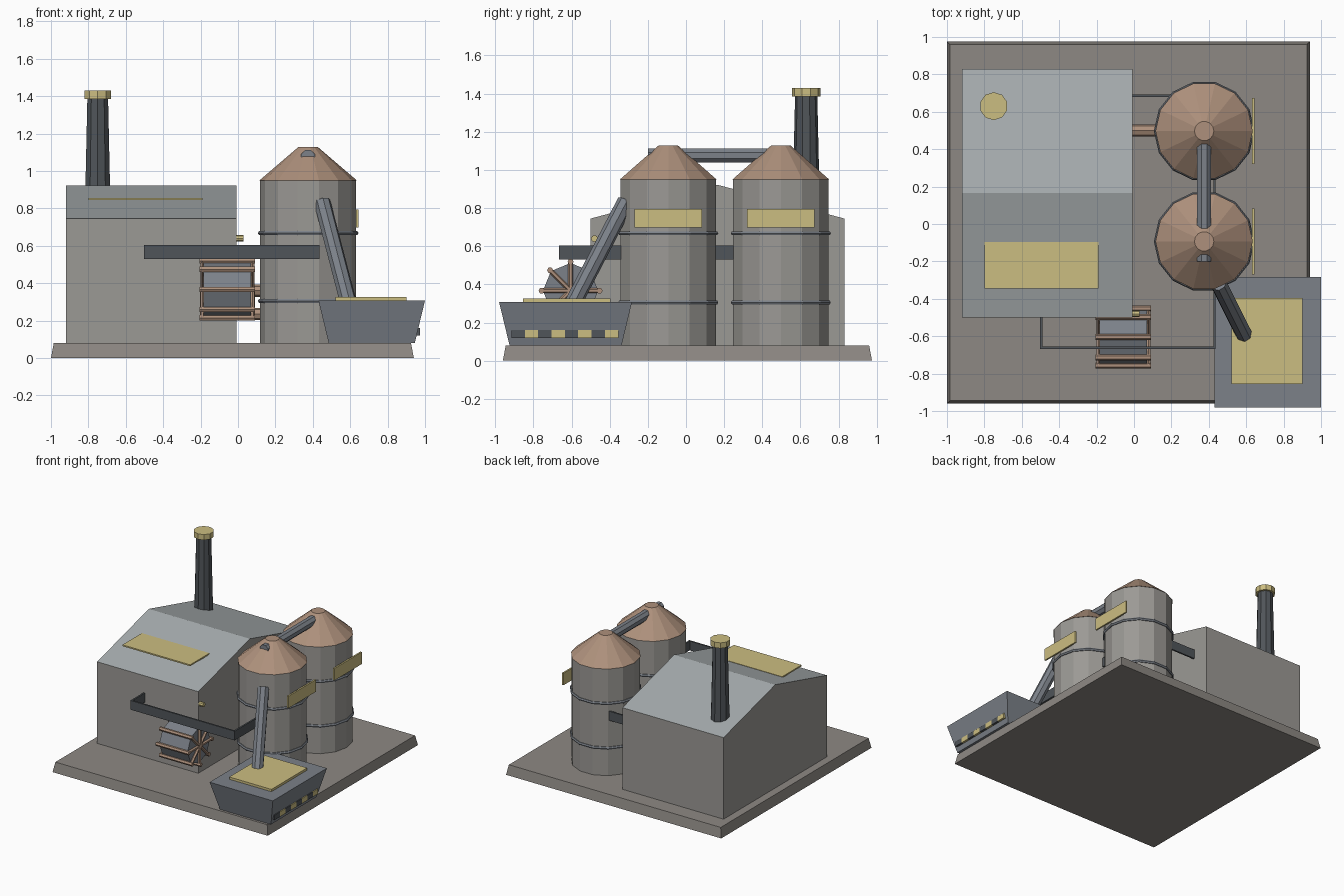
import bpy, bmesh, math
from mathutils import Vector

if "Cube" in bpy.data.objects:
    bpy.data.objects.remove(bpy.data.objects["Cube"])


def mat(name, r, g, b):
    m = bpy.data.materials.new(name)
    m.diffuse_color = (r, g, b, 1)
    m.use_nodes = True
    m.node_tree.nodes["Principled BSDF"].inputs["Base Color"].default_value = m.diffuse_color
    return m


STONE = mat("stone", 0.27, 0.25, 0.23)
WALL = mat("wall", 0.33, 0.32, 0.30)
ROOF = mat("roof", 0.38, 0.41, 0.42)
STEEL = mat("steel", 0.20, 0.22, 0.25)
DARK = mat("dark_metal", 0.08, 0.09, 0.10)
COPPER = mat("copper", 0.42, 0.28, 0.20)
YELLOW = mat("yellow", 0.60, 0.51, 0.22)


def finish(bm, name, *mats):
    bmesh.ops.recalc_face_normals(bm, faces=bm.faces[:])
    me = bpy.data.meshes.new(name)
    bm.to_mesh(me)
    bm.free()
    for m in mats:
        me.materials.append(m)
    ob = bpy.data.objects.new(name, me)
    bpy.context.collection.objects.link(ob)
    return ob


def frustum(name, m, x, y, z, inset_bottom=0.0, inset_top=0.0):
    """Box given by ranges, with bottom or top drawn inwards."""
    bm = bmesh.new()
    bmesh.ops.create_cube(bm, size=1)
    for v in bm.verts:
        i = inset_top if v.co.z > 0 else inset_bottom
        sx, sy = math.copysign(1, v.co.x), math.copysign(1, v.co.y)
        v.co = ((x[0] + x[1]) / 2 + sx * ((x[1] - x[0]) / 2 - i),
                (y[0] + y[1]) / 2 + sy * ((y[1] - y[0]) / 2 - i),
                z[1] if v.co.z > 0 else z[0])
    return finish(bm, name, m)


def add_tube(bm, a, b, r1, r2=None, sides=8, turn=0.0):
    a, b = Vector(a), Vector(b)
    d = b - a
    res = bmesh.ops.create_cone(bm, cap_ends=True, segments=sides, radius1=r1,
                                radius2=r1 if r2 is None else r2, depth=d.length)
    q = Vector((0, 0, 1)).rotation_difference(d.normalized())
    spin = q.to_matrix()
    c, s = math.cos(turn), math.sin(turn)
    for v in res["verts"]:
        x, y, z = v.co
        v.co = spin @ Vector((c * x - s * y, s * x + c * y, z)) + (a + b) / 2


def tube(name, m, a, b, r1, r2=None, sides=8, turn=0.0):
    bm = bmesh.new()
    add_tube(bm, a, b, r1, r2, sides, turn)
    return finish(bm, name, m)


# Ground slab
frustum("base_slab", STONE, (-1, 0.94), (-0.96, 0.975), (0, 0.08), inset_top=0.015)

# Gabled house: end profile extruded along x, slopes in roof colour
bm = bmesh.new()
profile = [(-0.5, 0.08), (0.83, 0.08), (0.83, 0.745), (0.165, 0.922), (-0.5, 0.745)]
face = bm.faces.new([bm.verts.new((-0.92, y, z)) for y, z in profile])
ext = bmesh.ops.extrude_face_region(bm, geom=[face])
for g in ext["geom"]:
    if isinstance(g, bmesh.types.BMVert):
        g.co.x = -0.008
bmesh.ops.recalc_face_normals(bm, faces=bm.faces[:])
for f in bm.faces:
    f.material_index = int(f.normal.z > 0.5)
finish(bm, "house", WALL, ROOF)

# Flat roof panel, chimney and wall lamp
frustum("roof_panel", YELLOW, (-0.80, -0.19), (-0.345, -0.095), (0.845, 0.856))
tube("chimney", DARK, (-0.75, 0.63, 0.75), (-0.75, 0.63, 1.4), 0.073, 0.058, 10)
tube("chimney_cap", YELLOW, (-0.75, 0.63, 1.385), (-0.75, 0.63, 1.43), 0.075, None, 10)
tube("wall_lamp", YELLOW, (-0.03, -0.48, 0.64), (0.03, -0.48, 0.64), 0.018)

# Two silos with cone roofs, hoops and sign plates
SX, SR, SIDES = 0.375, 0.257, 14
for tag, sy in (("front", -0.093), ("back", 0.497)):
    turn = math.pi / 2
    tube(tag + "_silo", WALL, (SX, sy, 0.08), (SX, sy, 0.95), SR, None, SIDES, turn)
    tube(tag + "_silo_roof", COPPER, (SX, sy, 0.95), (SX, sy, 1.128), SR + 0.003, 0.052, SIDES, turn)
    for z in (0.305, 0.668):
        bpy.ops.mesh.primitive_torus_add(location=(SX, sy, z), major_segments=SIDES,
                                         minor_segments=6, major_radius=SR,
                                         minor_radius=0.012)
        hoop = bpy.context.object
        hoop.name = tag + "_silo_hoop"
        hoop.data.materials.append(STEEL)
    frustum(tag + "_silo_plate", YELLOW, (0.632, 0.645), (sy - 0.177, sy + 0.177), (0.697, 0.795))

# Pipe joining the silo tops, and chute down to the hopper
tube("top_pipe", STEEL, (SX, -0.2, 1.075), (SX, 0.56, 1.075), 0.04, None, 8, math.pi / 8)
tube("chute", STEEL, (0.45, -0.315, 0.835), (0.588, -0.59, 0.305), 0.045)

# Copper feed pipes from house to back silo
for z in (0.235, 0.36):
    tube("feed_pipe", COPPER, (-0.05, 0.5, z), (0.16, 0.5, z), 0.033)

# Rectangular band running around house and silos
X, Y, Z, T = (-0.503, 0.437), (-0.667, 0.692), (0.53, 0.605), 0.013
for x in (X[0], X[1] - T):
    frustum("band_side", DARK, (x, x + T), Y, Z)
for y in (Y[0], Y[1] - T):
    frustum("band_end", DARK, X, (y, y + T), Z)

# Paddle wheel: drum, eight bars and spokes at both ends
WY, WZ, WR = -0.605, 0.367, 0.152
tube("wheel_drum", STEEL, (-0.185, WY, WZ), (0.07, WY, WZ), 0.145)
bm = bmesh.new()
for i in range(8):
    a = i * math.pi / 4
    y, z = WY + WR * math.cos(a), WZ + WR * math.sin(a)
    add_tube(bm, (-0.205, y, z), (0.092, y, z), 0.016, sides=6)
    for x in (-0.19, 0.077):
        add_tube(bm, (x, WY, WZ), (x, y, z), 0.013, sides=6)
finish(bm, "wheel_bars", COPPER)

# Hopper with lid and striped warning strip
frustum("hopper", STEEL, (0.43, 1.0), (-0.98, -0.283), (0.08, 0.308), inset_bottom=0.055)
frustum("hopper_lid", YELLOW, (0.52, 0.90), (-0.855, -0.395), (0.30, 0.327))
for i in range(8):
    y = -0.915 + i * 0.07
    frustum("warning_stripe", YELLOW if i % 2 else DARK, (0.94, 0.972), (y, y + 0.07), (0.12, 0.16))
